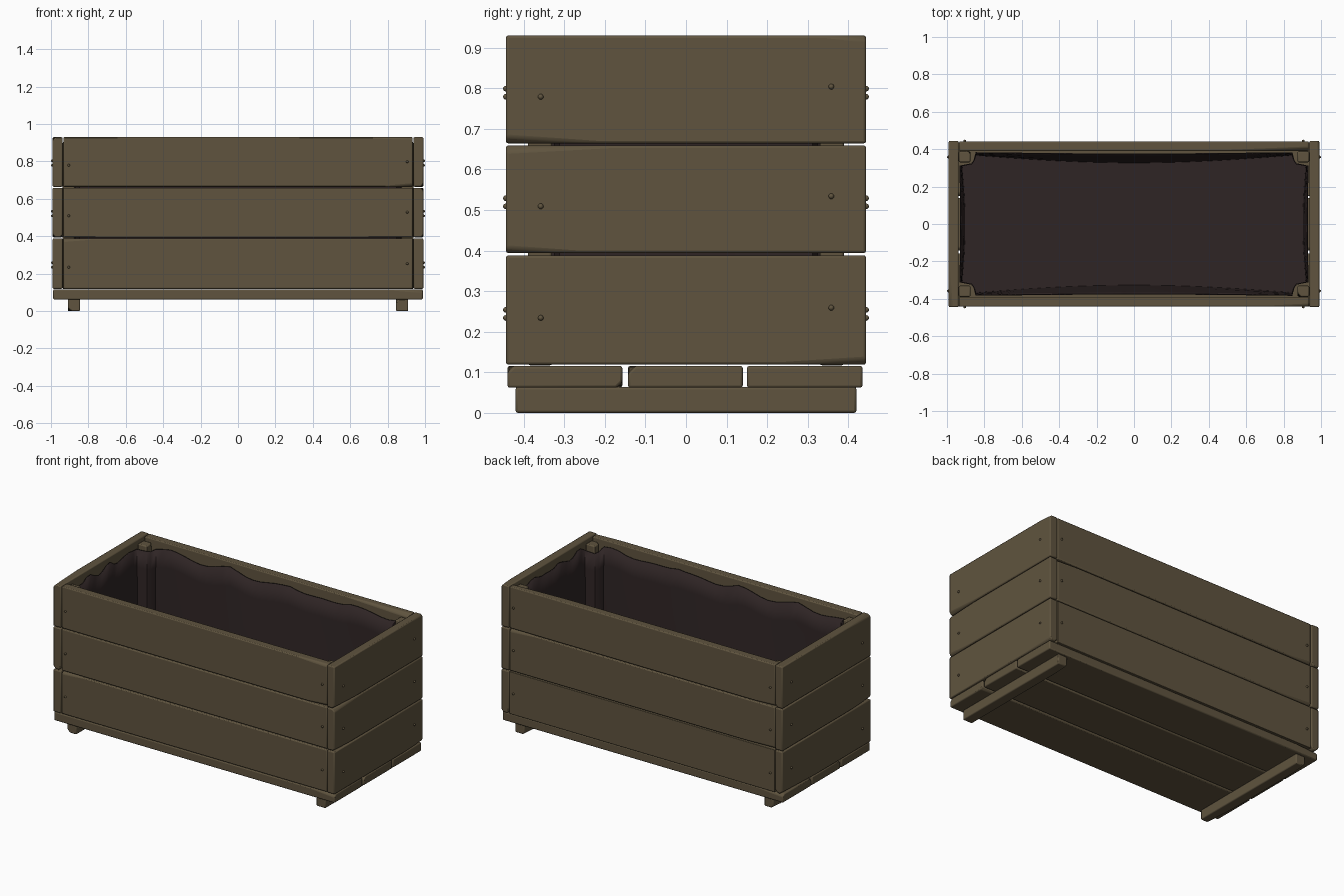
import bpy, bmesh, math, random
from mathutils import Vector

if "Cube" in bpy.data.objects:
    bpy.data.objects.remove(bpy.data.objects["Cube"])

random.seed(4)


def material(name, col):
    m = bpy.data.materials.new(name)
    m.diffuse_color = (*col, 1)
    m.use_nodes = True
    m.node_tree.nodes["Principled BSDF"].inputs["Base Color"].default_value = m.diffuse_color
    return m


WOOD = material("weathered wood", (0.115, 0.088, 0.049))
LINER = material("dark liner", (0.028, 0.018, 0.018))


def finish(name, bm, mat, bevel=0.0):
    bmesh.ops.recalc_face_normals(bm, faces=bm.faces[:])
    me = bpy.data.meshes.new(name)
    bm.to_mesh(me)
    bm.free()
    me.materials.append(mat)
    ob = bpy.data.objects.new(name, me)
    bpy.context.collection.objects.link(ob)
    if bevel:
        b = ob.modifiers.new("worn edges", 'BEVEL')
        b.width, b.segments, b.limit_method = bevel, 2, 'ANGLE'
        b.angle_limit = math.radians(35)
    bpy.ops.object.select_all(action='DESELECT')
    ob.select_set(True)
    bpy.context.view_layer.objects.active = ob
    bpy.ops.object.shade_smooth_by_angle(angle=math.radians(40))
    return ob


def plank(name, x, y, z, chips=2, bevel=0.006):
    """Box between (min, max) pairs, with long tapering chips on some edges."""
    bm = bmesh.new()
    bmesh.ops.create_cube(bm, size=1)
    lo, hi = Vector((x[0], y[0], z[0])), Vector((x[1], y[1], z[1]))
    mid, size = (lo + hi) / 2, hi - lo
    for v in bm.verts:
        v.co = Vector([mid[i] + v.co[i] * size[i] for i in range(3)])
    long_axis = max(range(3), key=lambda i: size[i])
    for _ in range(chips):
        s = Vector([random.choice((-1, 1)) for _ in range(3)])
        corner = Vector([mid[i] + s[i] * size[i] / 2 for i in range(3)])
        n = s * 0.7
        n[long_axis] *= random.uniform(0.04, 0.12)
        n.normalize()
        r = bmesh.ops.bisect_plane(bm, geom=bm.verts[:] + bm.edges[:] + bm.faces[:],
                                   plane_co=corner - n * random.uniform(0.008, 0.014),
                                   plane_no=n, clear_outer=True)
        edges = [g for g in r['geom_cut'] if isinstance(g, bmesh.types.BMEdge)]
        bmesh.ops.holes_fill(bm, edges=edges, sides=0)
    return finish(name, bm, WOOD, bevel)


def nail(name, loc, axis):
    """Small domed nail head facing along axis."""
    bm = bmesh.new()
    bmesh.ops.create_uvsphere(bm, u_segments=10, v_segments=6, radius=0.007)
    q = Vector((0, 0, 1)).rotation_difference(Vector(axis))
    for v in bm.verts:
        v.co = q @ v.co + Vector(loc)
    finish(name, bm, WOOD)


# feet
for side, sx in (("left", -1), ("right", 1)):
    xs = sorted((sx * 0.845, sx * 0.91))
    plank(f"{side}_foot", xs, (-0.42, 0.42), (0, 0.064))

# floor boards
for i, ys in enumerate(((-0.44, -0.157), (-0.143, 0.14), (0.15, 0.435))):
    plank(f"floor_board_{i + 1}", (-0.988, 0.988), ys, (0.062, 0.116))

# wall boards in three rows, with their nails
rows = ((0.119, 0.388), (0.394, 0.659), (0.664, 0.93))
for i, zs in enumerate(rows):
    for side, s in (("front", -1), ("back", 1)):
        ys = sorted((s * 0.39, s * 0.442))
        plank(f"{side}_board_{i + 1}", (-0.934, 0.934), ys, zs)
        for sx, dz in ((-1, 0.115), (1, 0.135)):
            nail(f"{side}_nail", (sx * 0.905, s * 0.444, zs[0] + dz), (0, s, 0))
    for side, s in (("left", -1), ("right", 1)):
        xs = sorted((s * 0.938, s * 0.991))
        plank(f"{side}_end_board_{i + 1}", xs, (-0.444, 0.444), zs)
        for sy, dz in ((-1, 0.115), (1, 0.14)):
            nail(f"{side}_end_nail", (s * 0.993, sy * 0.358, zs[0] + dz), (s, 0, 0))

# corner posts
for sx in (-1, 1):
    for sy in (-1, 1):
        plank("corner_post", sorted((sx * 0.875, sx * 0.937)),
              sorted((sy * 0.33, sy * 0.389)), (0.117, 0.905), chips=1)


# liner: sagging sheet wrapped around the posts
def liner_ring(t):
    """Closed outline at depth t (0 = rim, 1 = floor)."""
    pts = []
    N = 16
    bulge = 0.01 + 0.045 * t
    quarter_notch = [(0.868, 0.322), (0.855, 0.34)]

    def wave(u):
        return 0.9 - 0.03 * abs(math.sin(u * 7.3)) + 0.008 * math.sin(u * 19)

    def add(x, y):
        z = wave(x + 2 * y) * (1 - t) + 0.13 * t
        pts.append((x, y, z))

    for k in range(N + 1):                      # right end
        y = -0.31 + 0.62 * k / N
        add(0.932 - bulge * 0.5 * (0.4 + 0.6 * math.cos(y * 5)), y)
    for x, y in quarter_notch:
        add(x, y)
    for k in range(2 * N + 1):                  # back wall
        x = 0.845 - 1.69 * k / (2 * N)
        add(x, 0.384 - bulge * (0.25 + 0.75 * math.cos(x * 1.8)))
    for x, y in reversed(quarter_notch):
        add(-x, y)
    half = [(-x, -y) for x, y, z in pts]        # other half, rotated
    for x, y in half[:N + 1]:
        add(x, y)
    for x, y in quarter_notch:
        add(-x, -y)
    for x, y in half[N + 3:N + 3 + 2 * N + 1]:
        add(x, y)
    for x, y in reversed(quarter_notch):
        add(x, -y)
    return pts


bm = bmesh.new()
rings = [[bm.verts.new(p) for p in liner_ring(t)] for t in (0, 0.15, 0.4, 0.7, 1)]
n = len(rings[0])
for a, b in zip(rings, rings[1:]):
    for k in range(n):
        bm.faces.new((a[k], a[(k + 1) % n], b[(k + 1) % n], b[k]))
bm.faces.new(rings[-1])
liner = finish("inner_liner", bm, LINER)
sol = liner.modifiers.new("thickness", 'SOLIDIFY')
sol.thickness, sol.offset = 0.006, 0
